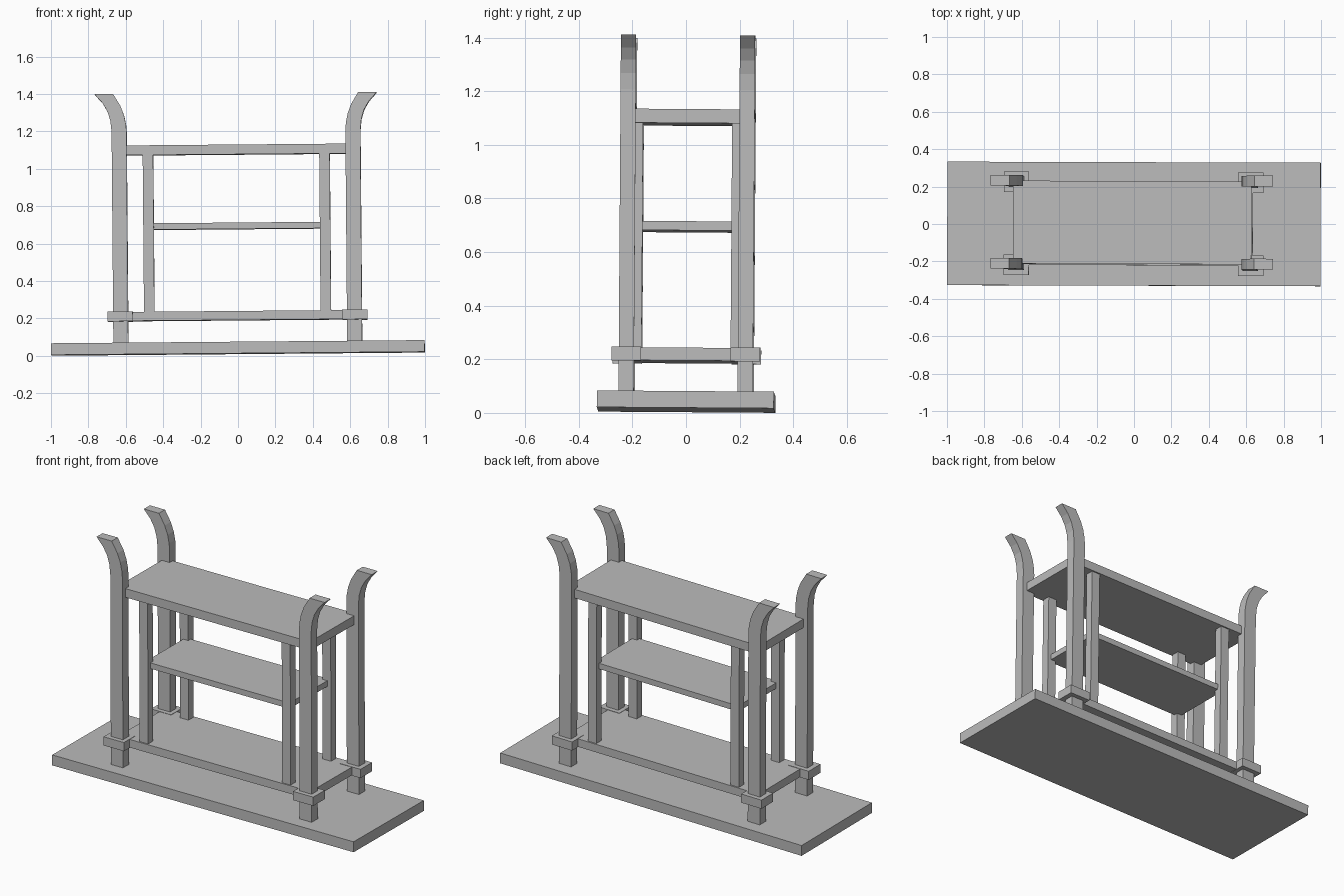
import bpy, bmesh
from mathutils import Matrix

cube = bpy.data.objects.get("Cube")
if cube:
    bpy.data.objects.remove(cube, do_unlink=True)

grey = bpy.data.materials.new("plain grey")
grey.use_nodes = True
COLOUR = (0.5, 0.5, 0.5, 1)
grey.diffuse_color = COLOUR
grey.node_tree.nodes["Principled BSDF"].inputs["Base Color"].default_value = COLOUR

# The whole stand leans very slightly
LEAN = (Matrix.Rotation(-0.003, 4, 'Z') @ Matrix.Rotation(-0.0085, 4, 'Y')
        @ Matrix.Rotation(-0.007, 4, 'X'))


def finish(name, bm):
    bmesh.ops.recalc_face_normals(bm, faces=bm.faces)
    bm.transform(LEAN)
    mesh = bpy.data.meshes.new(name)
    bm.to_mesh(mesh)
    bm.free()
    mesh.materials.append(grey)
    obj = bpy.data.objects.new(name, mesh)
    bpy.context.collection.objects.link(obj)


def box(name, x, y, half_x, half_y, z0, z1):
    bm = bmesh.new()
    bmesh.ops.create_cube(bm, size=1)
    bm.transform(Matrix.Translation((x, y, (z0 + z1) / 2))
                 @ Matrix.Diagonal((2 * half_x, 2 * half_y, z1 - z0, 1)))
    finish(name, bm)


# Upright with its top flaring outwards: side profile extruded in depth
INNER = [(0.585, 0.05), (0.585, 1.2), (0.588, 1.24), (0.598, 1.29),
         (0.617, 1.34), (0.655, 1.403)]
OUTER = [(0.755, 1.403), (0.712, 1.355), (0.686, 1.31), (0.671, 1.26),
         (0.665, 1.2), (0.665, 0.05)]


def upright(name, side, y, half_depth=0.0285):
    bm = bmesh.new()
    verts = [bm.verts.new((side * x, y - half_depth, z)) for x, z in INNER + OUTER]
    n = len(verts)
    # strips of quads across the profile keep the sides flat
    faces = [bm.faces.new((verts[i], verts[i + 1], verts[n - 2 - i], verts[n - 1 - i]))
             for i in range(n // 2 - 1)]
    out = bmesh.ops.extrude_face_region(bm, geom=faces, use_keep_orig=True)
    moved = [g for g in out["geom"] if isinstance(g, bmesh.types.BMVert)]
    bmesh.ops.translate(bm, verts=moved, vec=(0, 2 * half_depth, 0))
    finish(name, bm)


# Base and shelves
box("base_board", 0, 0, 0.998, 0.33, 0.011, 0.073)
box("lower_shelf", 0, 0, 0.637, 0.222, 0.19, 0.238)
box("middle_shelf", 0, 0, 0.477, 0.19, 0.677, 0.711)
box("top_shelf", 0, 0, 0.637, 0.222, 1.076, 1.128)

# Corner uprights, their collars and the slim inner posts
for side, side_name in ((1, "left"), (-1, "right")):
    for end, end_name in ((-1, "front"), (1, "back")):
        label = f"{end_name}_{side_name}"
        upright(f"{label}_upright", side, end * 0.222)
        box(f"{label}_collar", side * 0.627, end * 0.222, 0.067, 0.055, 0.188, 0.24)
        box(f"{label}_post", side * 0.472, end * 0.19, 0.028, 0.024, 0.23, 1.08)
